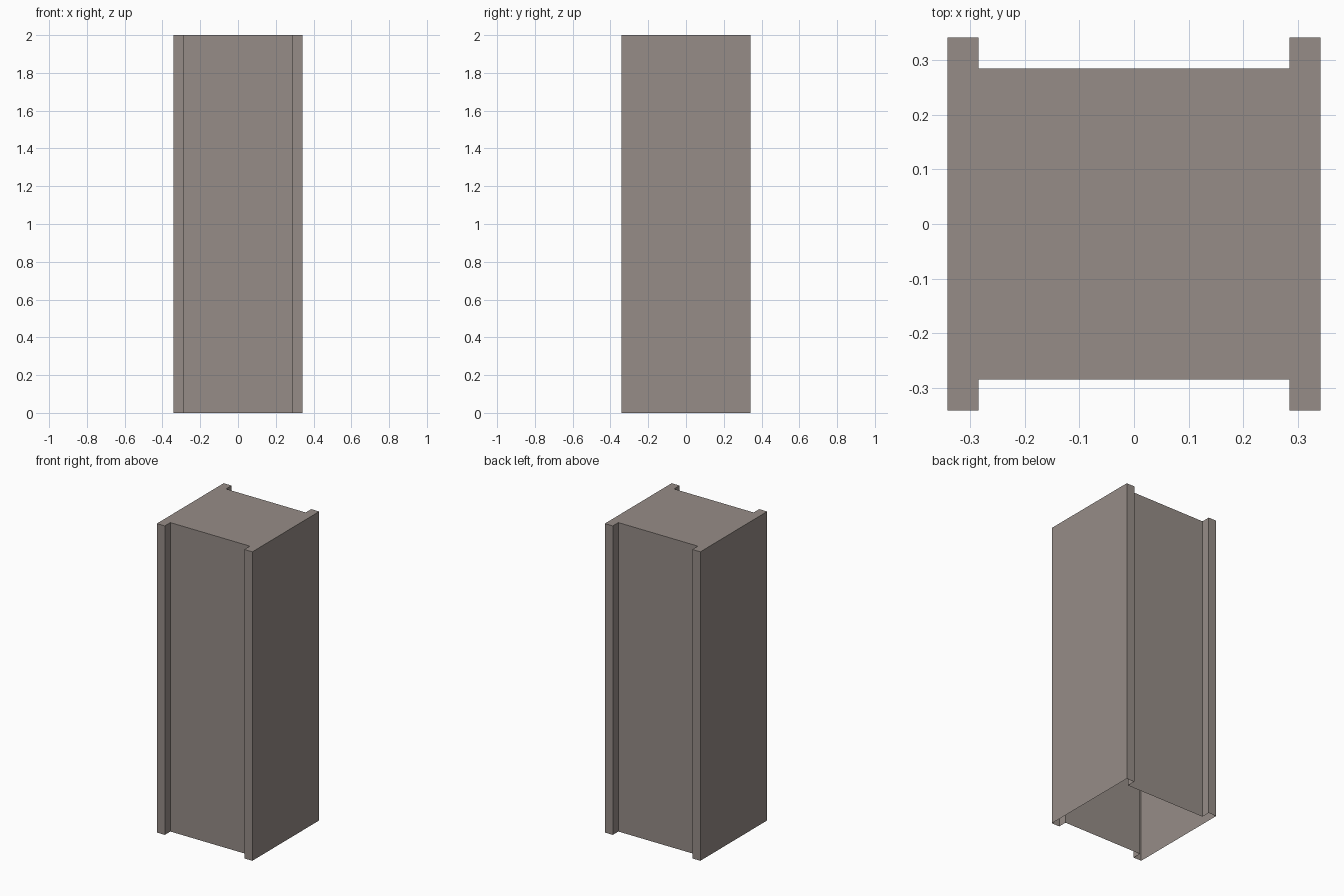
import bpy, bmesh

if "Cube" in bpy.data.objects:
    bpy.data.objects.remove(bpy.data.objects["Cube"])

# Column dimensions
OUT, INN, HEIGHT = 0.342, 0.285, 2.0

# H-shaped cross-section, counter-clockwise: one half, then rotated 180 degrees
half = [(OUT, -OUT), (OUT, OUT), (INN, OUT), (INN, INN), (-INN, INN), (-INN, OUT)]
half = half[:6]
profile = half + [(-x, -y) for x, y in half]

# Open-bottomed shell: walls plus top cap
bm = bmesh.new()
low = [bm.verts.new((x, y, 0)) for x, y in profile]
top = [bm.verts.new((x, y, HEIGHT)) for x, y in profile]
n = len(profile)
for i in range(n):
    j = (i + 1) % n
    bm.faces.new((low[i], low[j], top[j], top[i]))
bm.faces.new(top)

mesh = bpy.data.meshes.new("column")
bm.to_mesh(mesh)
bm.free()
column = bpy.data.objects.new("column", mesh)
bpy.context.collection.objects.link(column)

# Warm grey finish
mat = bpy.data.materials.new("warm grey")
mat.diffuse_color = (0.305, 0.264, 0.242, 1)
mat.use_nodes = True
mat.node_tree.nodes["Principled BSDF"].inputs["Base Color"].default_value = mat.diffuse_color
mesh.materials.append(mat)
